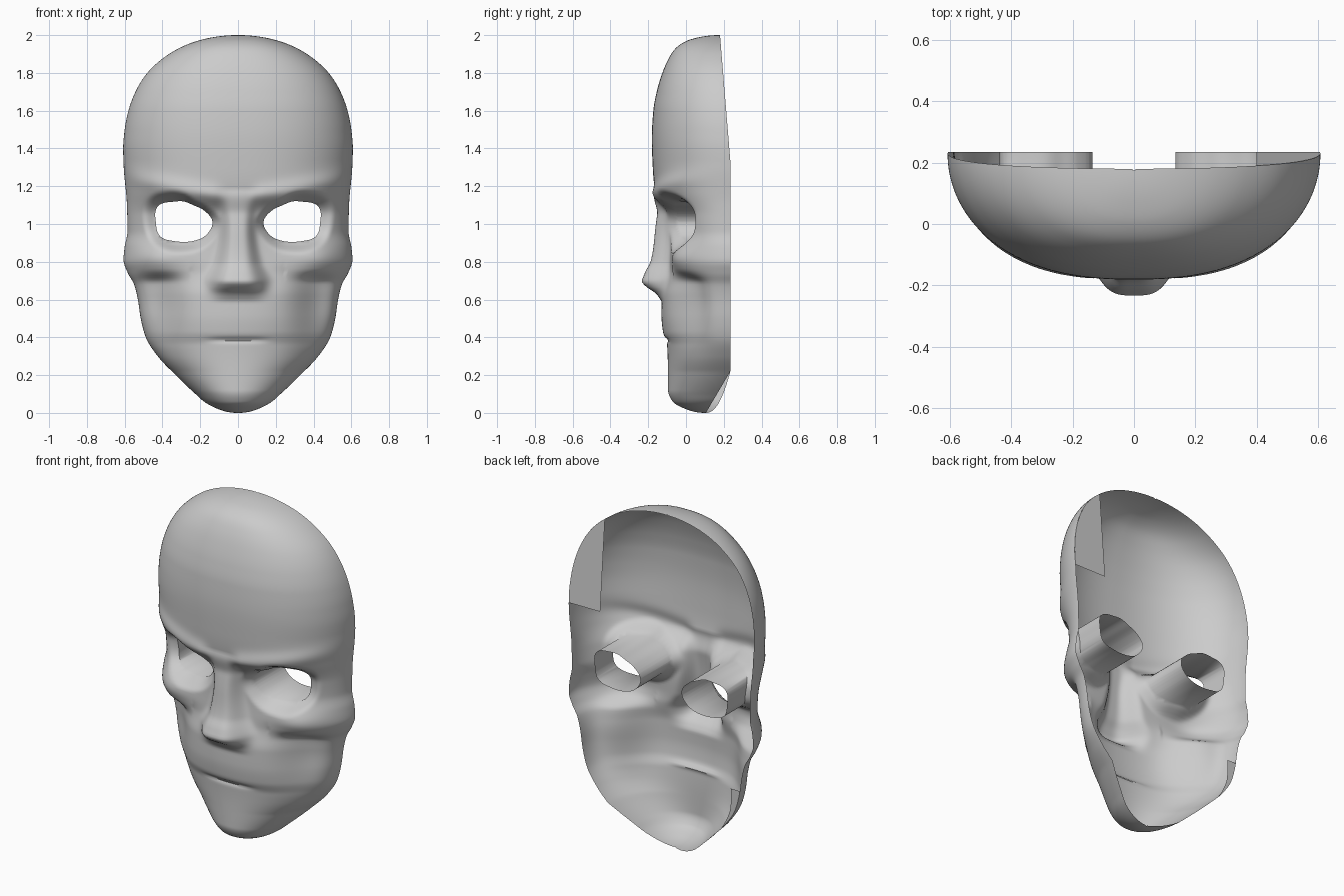
import bpy, bmesh, math

if "Cube" in bpy.data.objects:
    bpy.data.objects.remove(bpy.data.objects["Cube"])

# ---- helpers -------------------------------------------------------------
def phi(z):
    return math.acos(max(-1, min(1, 1 - z)))

def curve(pts):
    """Smooth curve through (z, value) points, rounded at both ends."""
    xs = [phi(p[0]) for p in pts]
    ys = [p[1] for p in pts]
    n = len(xs)
    d = [(ys[i + 1] - ys[i]) / (xs[i + 1] - xs[i]) for i in range(n - 1)]
    m = [d[0]] + [0 if d[i - 1] * d[i] <= 0 else 2 * d[i - 1] * d[i] / (d[i - 1] + d[i])
                  for i in range(1, n - 1)] + [d[-1]]
    def f(z):
        x = phi(z)
        if x <= xs[0]: return ys[0]
        if x >= xs[-1]: return ys[-1]
        i = max(k for k in range(n - 1) if xs[k] <= x)
        h = xs[i + 1] - xs[i]
        t = (x - xs[i]) / h
        return ((2*t**3 - 3*t*t + 1) * ys[i] + (t**3 - 2*t*t + t) * h * m[i]
                + (3*t*t - 2*t**3) * ys[i + 1] + (t**3 - t*t) * h * m[i + 1])
    return f

def polar(radii):
    """Closed smooth outline from radii at equal angle steps."""
    n = len(radii)
    def f(a):
        s = (a / (2 * math.pi) % 1) * n
        i = int(s)
        t = s - i
        p = [radii[(i + k) % n] for k in (-1, 0, 1, 2)]
        return p[1] + .5*t*(p[2]-p[0] + t*(2*p[0]-5*p[1]+4*p[2]-p[3] + t*(3*(p[1]-p[2])+p[3]-p[0])))
    return f

def smooth(a, b, x):
    t = max(0, min(1, (x - a) / (b - a)))
    return t * t * (3 - 2 * t)

def bump(x, z, cx, cz, sx, sz):
    return math.exp(-((x - cx) / sx) ** 2 - ((z - cz) / sz) ** 2)

# ---- face outline and profiles -------------------------------------------
width = curve([(0, .005), (.02, .105), (.06, .18), (.1, .225), (.2, .33), (.3, .425), (.4, .488),
               (.5, .515), (.6, .53), (.68, .55), (.74, .583), (.81, .606), (.88, .6), (.96, .585),
               (1.1, .588), (1.3, .605), (1.4, .608), (1.5, .6), (1.6, .58), (1.7, .543),
               (1.8, .48), (1.9, .365), (1.95, .27), (1.98, .175), (2, .005)])
front = curve([(0, .1), (.02, 0), (.06, -.07), (.12, -.095), (.25, -.096), (.36, -.1), (.43, -.122),
               (.52, -.13), (.62, -.128), (.75, -.095), (.9, -.085), (1.05, -.1), (1.17, -.163),
               (1.3, -.176), (1.45, -.181), (1.6, -.173), (1.7, -.155), (1.8, -.125), (1.87, -.095),
               (1.93, -.055), (1.97, .005), (1.99, .075), (2, .175)])
nose_h = curve([(.59, 0), (.63, .03), (.67, .095), (.7, .127), (.74, .122), (.8, .098),
                (.95, .078), (1.08, .043), (1.18, 0)])
nose_w = curve([(.55, .13), (.7, .135), (.8, .1), (1, .075), (1.1, .08), (1.2, .12)])

def rim(z, u):
    right = .105 + .13 * min(1, z / .22)
    left = .105 + .13 * min(1, z / .22) ** .45
    y = right + (left - right) * (1 - u) / 2
    return y - .055 * max(0, (z - 1.33) / .67)

EYE = (.285, 1.01)
hole = polar([.15, .163, .124, .109, .102, .122, .15, .135, .113, .105, .115, .148])
socket = polar([.215, .23, .185, .152, .128, .15, .19, .175, .165, .16, .175, .2])

def eye_polar(x, z):
    dx, dz = abs(x) - EYE[0], z - EYE[1]
    return math.hypot(dx, dz), math.atan2(dz, dx)

def depth(x, z):
    w = max(width(z), .005)
    u = max(-1, min(1, x / w))
    a = abs(x)
    yb = rim(z, u)
    e = 2.1 + .35 * smooth(.6, 1.2, z)
    y = yb - (yb - front(z)) * math.sqrt(max(0, 1 - abs(u) ** e))
    # nose
    d = -nose_h(z) * math.exp(-(a / nose_w(z)) ** 4)
    # eye sockets and angled brow
    r, ang = eye_polar(x, z)
    d += .075 * (1 - smooth(.62, 1.06, r / socket(ang)))
    if a < .6:
        line = 1.12 + .2 * (a - .08)
        d -= .022 * math.exp(-((z - line - .02) / .05) ** 2) * smooth(.04, .14, a)
    # cheekbones and hollow cheeks
    edge = .73 + .05 * smooth(.5, .25, a) if a < .25 else .73
    d -= .05 * bump(a, z, .45, .82, .16, .08)
    d += .075 * bump(a, z, .43, .6, .12, .26) * (1 - smooth(edge - .04, edge + .03, z))
    # mouth crease and the groove under the nose
    d += .012 * math.exp(-((z - .385) / .012) ** 2 - (a / .15) ** 4)
    return min(yb, y + d * (1 - abs(u) ** 8))

# ---- face shell -----------------------------------------------------------
bm = bmesh.new()
ROWS, COLS = 240, 180
grid = []
for j in range(ROWS + 1):
    z = 1 - math.cos(math.pi * j / ROWS)
    row = []
    for i in range(COLS + 1):
        x = width(z) * math.sin(math.pi * (i / COLS - .5))
        row.append(bm.verts.new((x, depth(x, z), z)))
    grid.append(row)
for j in range(ROWS):
    for i in range(COLS):
        bm.faces.new((grid[j][i], grid[j][i + 1], grid[j + 1][i + 1], grid[j + 1][i]))

# eye openings: cut, snap to the outline, then run straight tubes to the back
def inside(f):
    c = f.calc_center_median()
    r, a = eye_polar(c.x, c.z)
    return r < hole(a)
bmesh.ops.delete(bm, geom=[f for f in bm.faces if inside(f)], context='FACES')
edges = [e for e in bm.edges if e.is_boundary
         and all(eye_polar(v.co.x, v.co.z)[0] < .2 for v in e.verts)]
for v in {v for e in edges for v in e.verts}:
    r, a = eye_polar(v.co.x, v.co.z)
    side = 1 if v.co.x > 0 else -1
    x = side * (EYE[0] + hole(a) * math.cos(a))
    z = EYE[1] + hole(a) * math.sin(a)
    v.co = (x, depth(x, z), z)
ext = bmesh.ops.extrude_edge_only(bm, edges=edges)['geom']
for v in ext:
    if isinstance(v, bmesh.types.BMVert):
        v.co.y = .235
bmesh.ops.recalc_face_normals(bm, faces=bm.faces)

def finish(name, b):
    me = bpy.data.meshes.new(name)
    b.to_mesh(me)
    b.free()
    ob = bpy.data.objects.new(name, me)
    bpy.context.collection.objects.link(ob)
    bpy.ops.object.select_all(action='DESELECT')
    ob.select_set(True)
    bpy.context.view_layer.objects.active = ob
    bpy.ops.object.shade_smooth_by_angle(angle=math.radians(50))
    return ob

finish("mask_face", bm)

# ---- flat rim tabs at the back ---------------------------------------------
def tab(name, side, z0, z1, inner):
    b = bmesh.new()
    prev = None
    for k in range(17):
        z = z0 + (z1 - z0) * k / 16
        y = rim(z, side)
        pair = [b.verts.new((side * x, y, z)) for x in (width(z), inner(z))]
        if prev:
            b.faces.new((prev[0], prev[1], pair[1], pair[0]))
        prev = pair
    finish(name, b)

tab("upper_rim_tab", 1, 1.34, 1.87, lambda z: .4)
tab("lower_rim_tab", -1, .27, .52, lambda z: width(z) - .06 * (z - .26) / .26)
